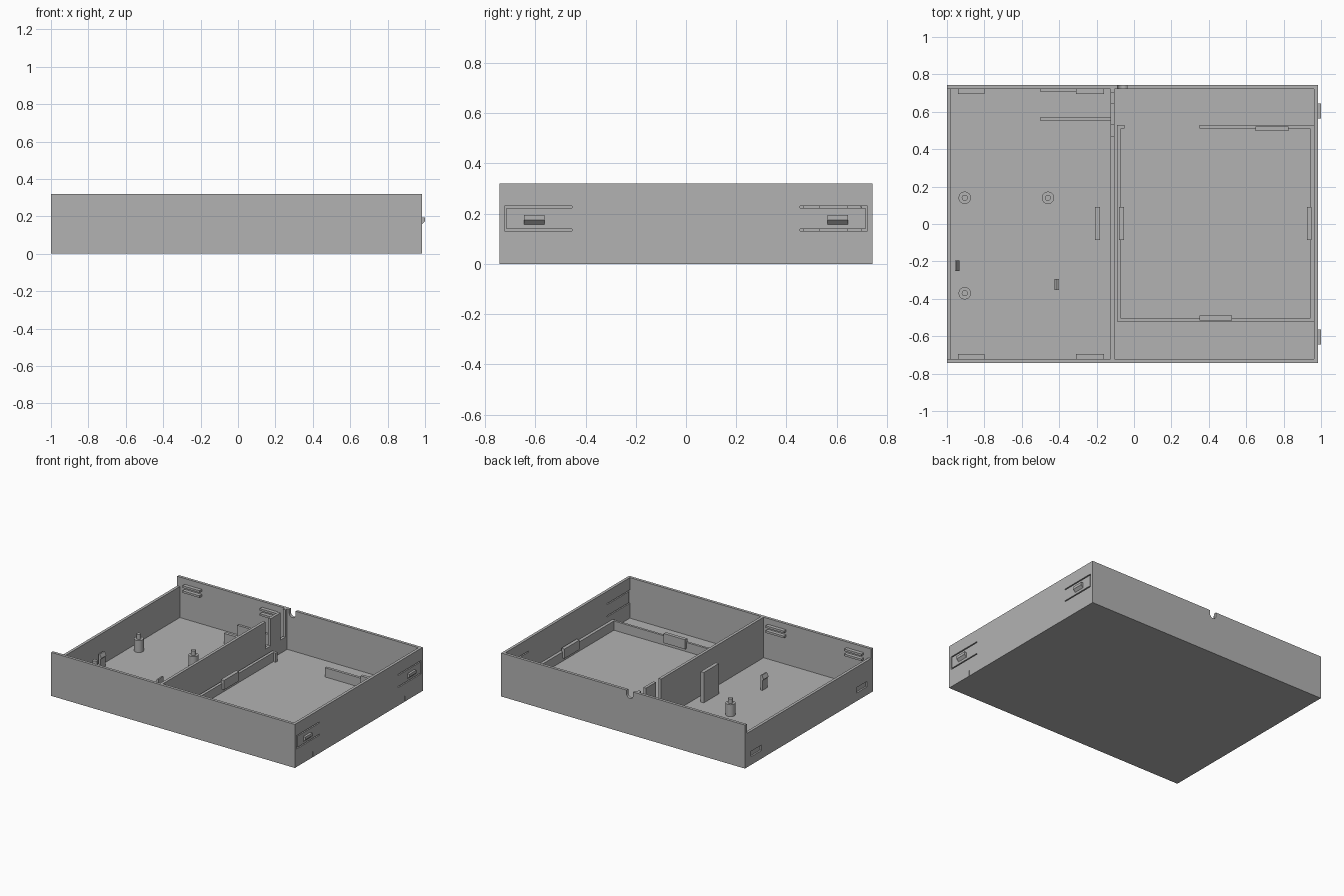
import bpy, bmesh
from mathutils import Matrix, Vector

cube = bpy.data.objects.get("Cube")
if cube:
    bpy.data.objects.remove(cube, do_unlink=True)

grey = bpy.data.materials.new("plain grey plastic")
grey.use_nodes = True
colour = (0.45, 0.45, 0.45, 1)
grey.diffuse_color = colour
grey.node_tree.nodes["Principled BSDF"].inputs["Base Color"].default_value = colour

# Main dimensions
LEFT, RIGHT, HALF, TOP = 0.983, -1.0, 0.743, 0.32
WALL, FLOOR = 0.021, 0.022
IN = HALF - WALL
BASE = FLOOR - 0.004


def add_box(bm, x, y, z):
    size = Vector((x[1] - x[0], y[1] - y[0], z[1] - z[0]))
    mid = Vector((sum(x) / 2, sum(y) / 2, sum(z) / 2))
    bmesh.ops.create_cube(bm, size=1, matrix=Matrix.Translation(mid) @ Matrix.Diagonal(size).to_4x4())


def add_rod(bm, radius, depth, place, sides=32):
    bmesh.ops.create_cone(bm, cap_ends=True, segments=sides, radius1=radius,
                          radius2=radius, depth=depth, matrix=place)


def add_prism(bm, profile, y0, y1):
    """Extrude an x-z profile along y."""
    face = bm.faces.new([bm.verts.new((x, y0, z)) for x, z in profile])
    out = bmesh.ops.extrude_face_region(bm, geom=[face])
    moved = [v for v in out["geom"] if isinstance(v, bmesh.types.BMVert)]
    bmesh.ops.translate(bm, vec=(0, y1 - y0, 0), verts=moved)


def finish(bm, name):
    bmesh.ops.recalc_face_normals(bm, faces=bm.faces)
    mesh = bpy.data.meshes.new(name)
    bm.to_mesh(mesh)
    bm.free()
    mesh.materials.append(grey)
    ob = bpy.data.objects.new(name, mesh)
    bpy.context.collection.objects.link(ob)
    return ob


def boxes(name, *parts):
    bm = bmesh.new()
    for part in parts:
        add_box(bm, *part)
    return finish(bm, name)


def carve(ob, cutter):
    cutter.hide_render = True
    mod = ob.modifiers.new("cut", "BOOLEAN")
    mod.object, mod.operation, mod.solver = cutter, "DIFFERENCE", "EXACT"
    mod.use_self = True
    bpy.context.view_layer.update()
    done = bpy.data.meshes.new_from_object(ob.evaluated_get(bpy.context.evaluated_depsgraph_get()))
    ob.modifiers.clear()
    ob.data = done
    bpy.data.objects.remove(cutter, do_unlink=True)


# Tray shell with two compartments
shell = boxes("tray_shell", ((RIGHT, LEFT), (-HALF, HALF), (0, TOP)))
carve(shell, boxes("compartments",
                   ((RIGHT + WALL, -0.126), (-IN, IN), (FLOOR, 1)),
                   ((-0.105, LEFT - WALL), (-IN, IN), (FLOOR, 1))))

# Lowered right wall and cable gaps in the divider
carve(shell, boxes("wall_gaps",
                   ((-1.1, -0.95), (-IN, IN), (0.25, 1)),
                   ((-0.14, -0.09), (0.47, 0.53), (0.12, 1)),
                   ((-0.14, -0.09), (0.645, 0.70), (0.12, 1))))

# Round-bottomed cable notch in the back wall
bm = bmesh.new()
add_rod(bm, 0.026, 0.1, Matrix.Translation((-0.063, HALF, 0.292)) @ Matrix.Rotation(1.5708, 4, "X"))
carve(shell, finish(bm, "notch_round"))
carve(shell, boxes("notch_top", ((-0.089, -0.037), (HALF - 0.05, HALF + 0.05), (0.292, 1))))

# Flexible latch tabs, catch recesses and bottom slits, mirrored front to back
through = (LEFT - 0.05, LEFT + 0.05)
for s, side in ((-1, "front"), (1, "back")):
    def span(a, b):
        return tuple(sorted((s * a, s * b)))
    carve(shell, boxes("latch_slits",
                       (through, span(0.455, 0.722), (0.222, 0.23)),
                       (through, span(0.455, 0.722), (0.132, 0.14)),
                       (through, span(0.714, 0.722), (0.132, 0.23))))
    carve(shell, boxes("catch_recess",
                       ((-1.1, RIGHT + 0.012), span(0.55, 0.675), (0.06, 0.1)),
                       ((LEFT - 0.004, 1.1), span(0.533, 0.537), (-0.1, 0.042))))
    # Latch bump on the left wall
    bm = bmesh.new()
    add_prism(bm, [(LEFT - 0.005, 0.157), (LEFT, 0.157), (1, 0.174), (1, 0.194), (LEFT - 0.005, 0.194)],
              *span(0.563, 0.645))
    finish(bm, side + "_latch_bump")
    # Paired lid grooves on the inner walls
    ribs = [(x, span(0.695, IN + 0.005), z)
            for x in ((-0.94, -0.8), (-0.31, -0.16))
            for z in ((0.225, 0.24), (0.262, 0.277))]
    boxes(side + "_lid_ribs", *ribs)

# Low guide rails in the back corner
boxes("guide_rails",
      ((-0.5, -0.12), (0.55, 0.572), (BASE, 0.1)),
      ((-0.5, -0.16), (0.705, IN + 0.005), (BASE, 0.1)))

# Mounting posts with locating pins
for i, (x, y) in enumerate(((-0.905, 0.14), (-0.46, 0.14), (-0.905, -0.37))):
    bm = bmesh.new()
    add_rod(bm, 0.033, 0.11 - BASE, Matrix.Translation((x, y, (0.11 + BASE) / 2)))
    add_rod(bm, 0.016, 0.05, Matrix.Translation((x, y, 0.12)))
    post = finish(bm, f"mounting_post_{i + 1}")
    for face in post.data.polygons:
        face.use_smooth = abs(face.normal.z) < 0.5

# Small hooked board clips facing each other
for name, x, y, s in (("outer_board_clip", -0.958, -0.223, 1), ("inner_board_clip", -0.402, -0.323, -1)):
    bm = bmesh.new()
    add_prism(bm, [(x, BASE), (x + s * 0.014, BASE), (x + s * 0.014, 0.095),
                   (x + s * 0.024, 0.105), (x + s * 0.01, 0.132), (x, 0.132)], y - 0.029, y + 0.029)
    finish(bm, name)

# Upright stop plate beside the divider
boxes("stop_plate", ((-0.208, -0.182), (-0.085, 0.09), (BASE, 0.245)))

# Low frame around the large compartment
H = (BASE, 0.09)
boxes("frame_right_bar", ((-0.09, -0.069), (-0.522, 0.53), H), ((-0.07, -0.05), (0.51, 0.53), H))
boxes("frame_front_bar", ((-0.07, 0.965), (-0.522, -0.505), H))
boxes("frame_left_bar", ((0.94, 0.965), (-0.506, 0.511), H))
boxes("frame_back_bar", ((0.35, 0.965), (0.51, 0.53), H))

# Raised retaining pads on the frame
P = (0.045, 0.115)
boxes("retaining_pads",
      ((-0.08, -0.054), (-0.085, 0.09), P),
      ((0.925, 0.95), (-0.085, 0.09), P),
      ((0.35, 0.525), (-0.515, -0.49), P),
      ((0.65, 0.825), (0.497, 0.52), P))
